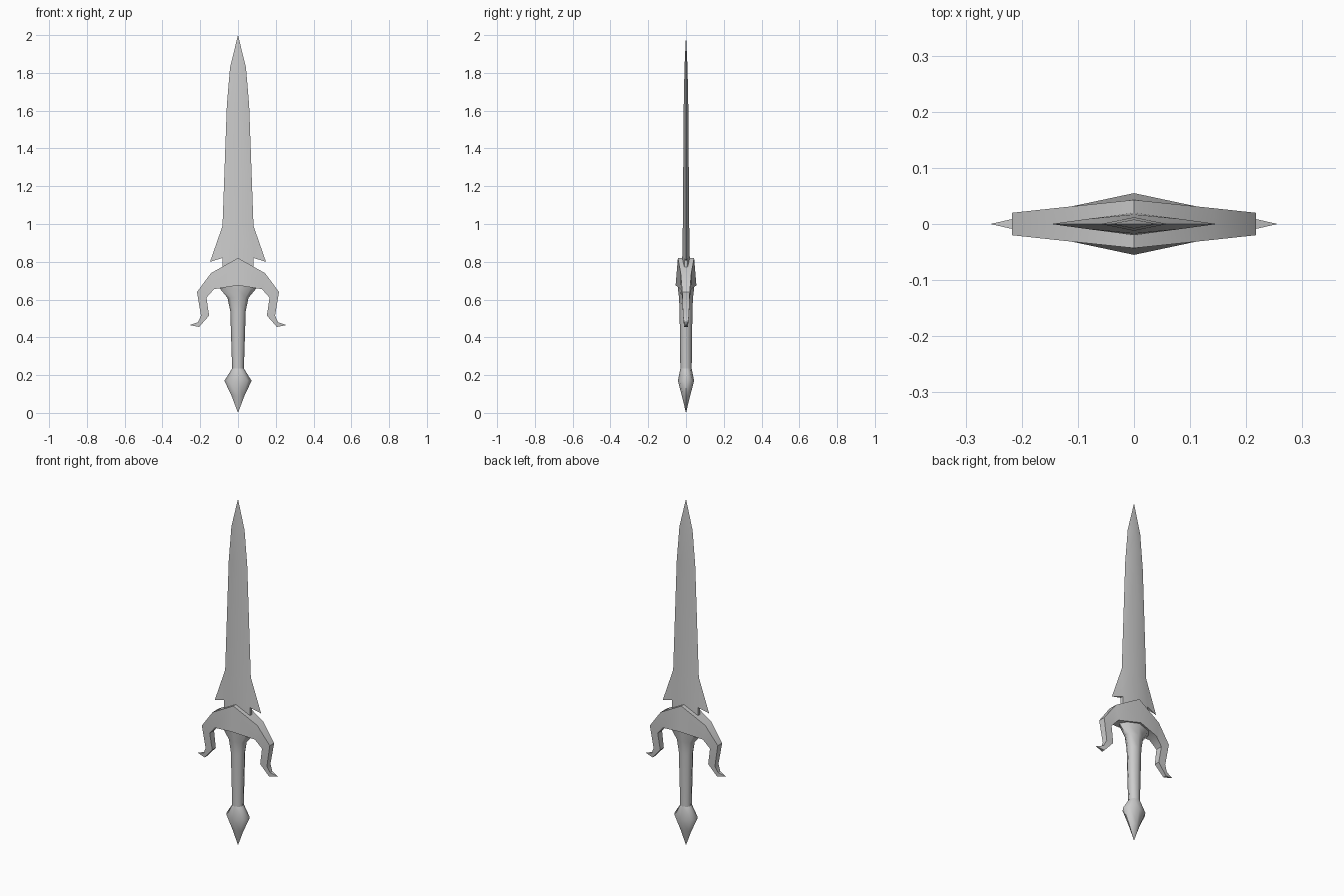
import bpy, bmesh, math
from mathutils import Vector

if "Cube" in bpy.data.objects:
    bpy.data.objects.remove(bpy.data.objects["Cube"], do_unlink=True)

steel = bpy.data.materials.new("grey steel")
steel.use_nodes = True
grey = (0.6, 0.6, 0.6, 1)
steel.diffuse_color = grey
steel.node_tree.nodes["Principled BSDF"].inputs["Base Color"].default_value = grey


def build(name, faces, signs, smooth_angle):
    """Make an object from corner lists, repeated for each pair of x and y signs."""
    bm = bmesh.new()
    for sx, sy in signs:
        for face in faces:
            bm.faces.new([bm.verts.new((x * sx, y * sy, z)) for x, y, z in face])
    bmesh.ops.remove_doubles(bm, verts=bm.verts[:], dist=0.0003)
    bmesh.ops.recalc_face_normals(bm, faces=bm.faces[:])
    mesh = bpy.data.meshes.new(name)
    bm.to_mesh(mesh)
    bm.free()
    mesh.materials.append(steel)
    obj = bpy.data.objects.new(name, mesh)
    bpy.context.collection.objects.link(obj)
    bpy.ops.object.select_all(action='DESELECT')
    obj.select_set(True)
    bpy.context.view_layer.objects.active = obj
    bpy.ops.object.shade_smooth_by_angle(angle=math.radians(smooth_angle))
    return obj


def flat(p):
    return (p[0], 0, p[2])


def strip(a, b):
    """Faces joining two paths of points."""
    return [[a[i], b[i], b[i + 1], a[i + 1]] for i in range(len(a) - 1)]


quarters = [(1, 1), (-1, 1), (1, -1), (-1, -1)]

# Blade: central ridge, thin cutting edge, barbs and a tang running into the guard
tip = (0, 0, 2.0)
ridge = [(0, -0.008, 1.83), (0, -0.012, 1.63), (0, -0.017, 0.99), (0, -0.02, 0.82), (0, -0.02, 0.72)]
notch, tang = (0.083, -0.009, 0.82), (0.083, -0.009, 0.72)
edge = [(0.042, 0, 1.83), (0.059, 0, 1.63), (0.082, 0, 0.99), notch, tang]
barb = (0.148, 0, 0.80)
blade = strip(ridge, edge)
blade += [[tip, ridge[0], edge[0]],
          [edge[2], notch, barb],
          [barb, notch, flat(notch)],
          [notch, tang, flat(tang), flat(notch)],
          [ridge[-1], flat(ridge[-1]), flat(tang), tang]]
build("blade", blade, quarters, 40)

# Guard: arched crosspiece with hooked, pointed ends
outer = [(0, -0.043, 0.82), (0.143, -0.028, 0.74), (0.217, -0.02, 0.64),
         (0.196, -0.016, 0.515), (0.212, -0.010, 0.48)]
inner = [(0, -0.055, 0.675), (0.127, -0.028, 0.655), (0.167, -0.02, 0.61),
         (0.153, -0.016, 0.515), (0.206, -0.010, 0.455)]
point = (0.256, 0, 0.465)
guard = strip(outer, inner)
for path in (outer, inner):
    guard += strip(path, [flat(p) for p in path])
    guard.append([path[-1], flat(path[-1]), point])
guard.append([outer[-1], inner[-1], point])
build("guard", guard, quarters, 40)

# Grip and pommel: eight-sided rings, each given as height, half width, half depth
SIDES = 8


def ring(z, rx, ry):
    turns = [math.tau * i / SIDES for i in range(SIDES + 1)]
    return [(rx * math.cos(t), ry * math.sin(t), z) for t in turns]


def turned(name, profile):
    rings = [ring(*p) for p in profile]
    faces = [f for a, b in zip(rings, rings[1:]) for f in strip(a, b)]
    faces.append(rings[0][:-1])
    for a, b in zip(rings[-1], rings[-1][1:]):
        faces.append([a, b, (0, 0, max(0, profile[-1][0] - 0.09) if name == "pommel" else profile[-1][0])])
    build(name, faces, [(1, 1)], 60)


turned("grip", [(0.69, 0.105, 0.045), (0.66, 0.098, 0.043), (0.61, 0.056, 0.037),
                (0.54, 0.041, 0.034), (0.23, 0.031, 0.030)])
turned("pommel", [(0.235, 0.031, 0.030), (0.17, 0.072, 0.043), (0.09, 0.034, 0.022)])
